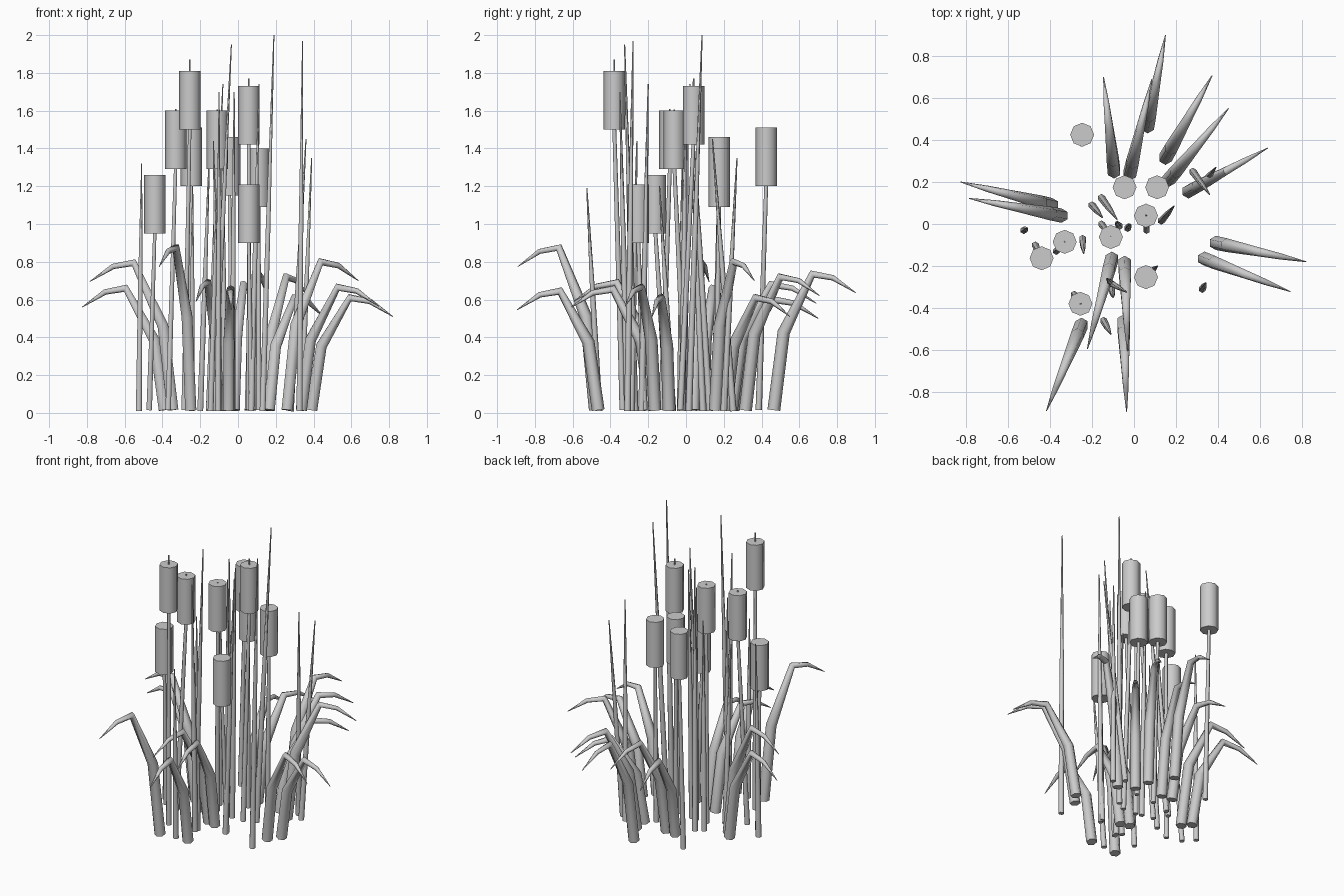
import bpy, bmesh, math
from mathutils import Vector

mat = bpy.data.materials.new("light grey")
mat.diffuse_color = (0.6, 0.6, 0.6, 1)


def tube(name, pts, radii, sides, smooth, turn=0.5):
    """Tapering capped tube along a path."""
    pts = [Vector(p) for p in pts]
    bm = bmesh.new()
    rings = []
    for i, (p, r) in enumerate(zip(pts, radii)):
        t = Vector((0, 0, 0))
        if i > 0:
            t += (p - pts[i - 1]).normalized()
        if i < len(pts) - 1:
            t += (pts[i + 1] - p).normalized()
        q = Vector((0, 0, 1)).rotation_difference(t.normalized())
        rings.append([bm.verts.new(p + q @ Vector((r * math.cos(a), r * math.sin(a), 0)))
                      for a in [(k + turn) * 2 * math.pi / sides for k in range(sides)]])
    bm.faces.new(rings[0][::-1])
    for a, b in zip(rings, rings[1:]):
        for k in range(sides):
            n = (k + 1) % sides
            bm.faces.new((a[k], a[n], b[n], b[k]))
    bm.faces.new(rings[-1])
    me = bpy.data.meshes.new(name)
    bm.to_mesh(me)
    bm.free()
    me.materials.append(mat)
    ob = bpy.data.objects.new(name, me)
    bpy.context.collection.objects.link(ob)
    bpy.ops.object.select_all(action='DESELECT')
    ob.select_set(True)
    bpy.context.view_layer.objects.active = ob
    bpy.ops.object.shade_smooth_by_angle(angle=math.radians(smooth))


# Reeds: head x, y, head bottom z, stem base x, y, spike height above the head
reeds = [
    (-0.247, 0.425, 1.20, -0.25, 0.385, -0.02),
    (-0.045, 0.175, 1.15, -0.03, 0.15, -0.02),
    (0.11, 0.175, 1.09, 0.11, 0.16, -0.02),
    (0.057, 0.04, 1.42, 0.06, -0.03, 0.04),
    (-0.11, -0.062, 1.29, -0.155, 0.0, 0.005),
    (-0.33, -0.085, 1.29, -0.37, -0.13, 0.01),
    (-0.44, -0.163, 0.95, -0.47, -0.10, -0.02),
    (0.057, -0.253, 0.90, 0.07, -0.22, -0.02),
    (-0.255, -0.38, 1.50, -0.285, -0.335, 0.06),
]
HEAD = 0.31
for x, y, z, bx, by, spike in reeds:
    tube("reed_head", [(x, y, z), (x, y, z + HEAD)], [0.057] * 2, 8, 50, 0)
    tube("reed_stem", [(bx, by, 0.015), (x, y, z + 0.02), (x, y, z + HEAD + spike)],
         [0.017, 0.010, 0.004], 6, 65)

# Upright blades: base x, y, tip x, y, z
blades = [
    (-0.525, -0.03, -0.51, -0.02, 1.32),
    (-0.245, -0.07, -0.24, -0.14, 1.20),
    (-0.20, 0.09, -0.15, 0.03, 1.40),
    (-0.155, 0.125, -0.08, 0.02, 1.74),
    (-0.07, -0.01, -0.085, 0.01, 1.60),
    (-0.03, -0.02, -0.02, 0.0, 1.70),
    (0.13, 0.015, 0.19, 0.085, 2.0),
    (0.325, -0.31, 0.342, -0.28, 1.97),
    (0.335, 0.20, 0.39, 0.27, 1.35),
    (0.28, 0.25, 0.36, 0.14, 1.45),
    (-0.13, -0.27, -0.035, -0.325, 1.95),
    (-0.10, -0.29, -0.13, -0.26, 1.44),
    (-0.105, -0.31, -0.10, -0.35, 1.70),
    (-0.145, -0.46, -0.11, -0.525, 1.19),
    (0.07, -0.235, 0.112, -0.20, 1.74),
]
for bx, by, x, y, z in blades:
    a, b = Vector((bx, by, 0.01)), Vector((x, y, z))
    tube("upright_blade", [a, a.lerp(b, 0.5), b], [0.018, 0.014, 0.003], 6, 65)

# Bent leaves: base x, y, tip x, y, height of the bend
leaves = [
    (-0.095, 0.25, -0.145, 0.70, 0.60),
    (-0.02, 0.24, 0.085, 0.69, 0.68),
    (0.065, 0.465, 0.15, 0.90, 0.735),
    (0.15, 0.315, 0.372, 0.707, 0.72),
    (0.165, 0.21, 0.45, 0.55, 0.61),
    (0.26, 0.155, 0.637, 0.362, 0.80),
    (-0.39, 0.09, -0.825, 0.20, 0.66),
    (-0.345, 0.04, -0.785, 0.122, 0.795),
    (0.39, -0.09, 0.82, -0.18, 0.61),
    (0.335, -0.165, 0.745, -0.322, 0.665),
    (-0.105, -0.165, -0.222, -0.595, 0.69),
    (-0.045, -0.185, -0.03, -0.615, 0.655),
    (-0.05, -0.465, -0.035, -0.895, 0.645),
    (-0.25, -0.48, -0.417, -0.89, 0.875),
]
for bx, by, x, y, h in leaves:
    steps = [(0, 0.015), (0.12, h * 0.58), (0.47, h), (0.72, h - 0.02), (1, h - 0.1)]
    path = [(bx + (x - bx) * s, by + (y - by) * s, z) for s, z in steps]
    tube("bent_leaf", path, [0.034, 0.033, 0.022, 0.015, 0.002], 6, 65)
